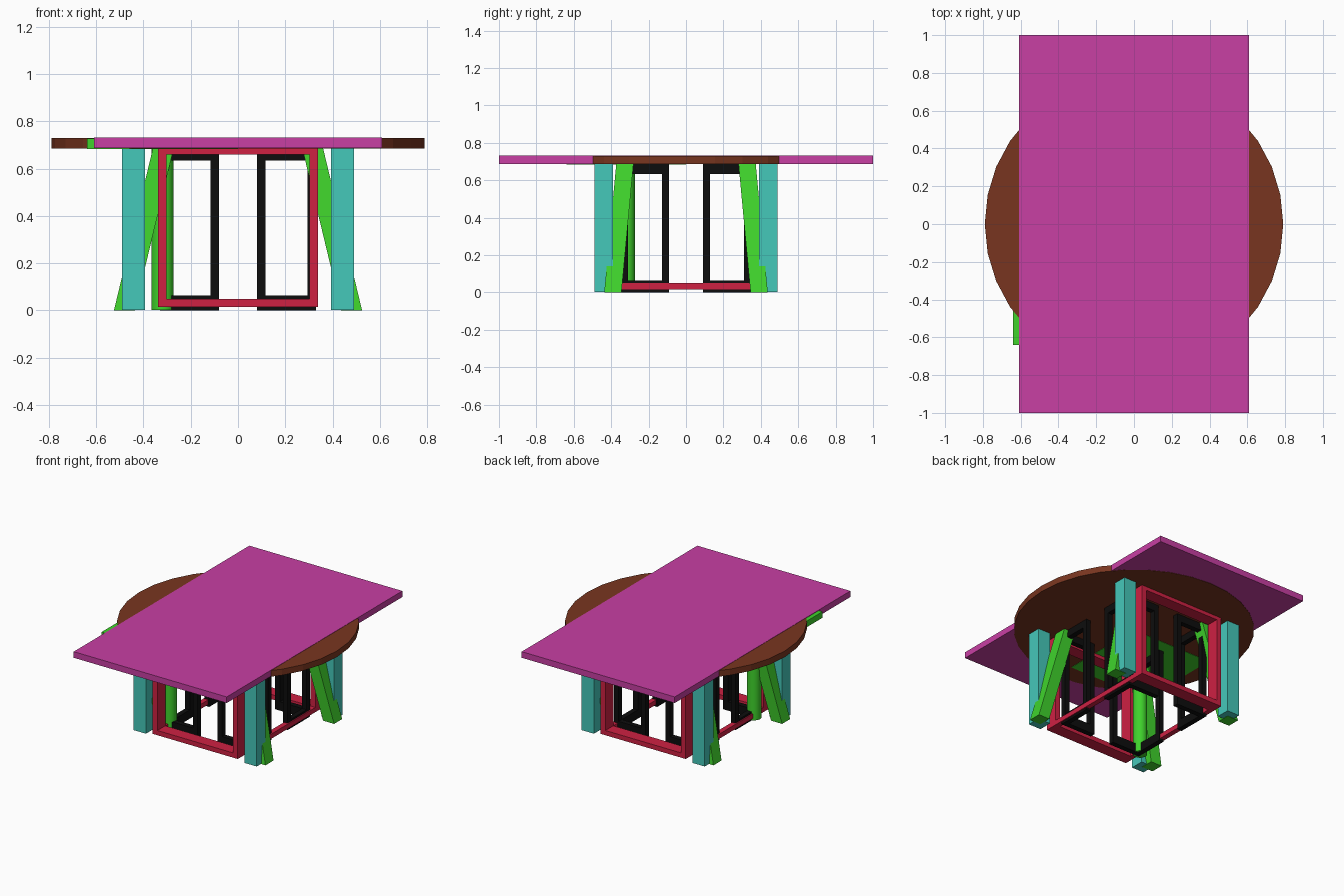
import bpy, bmesh
from mathutils import Vector

if "Cube" in bpy.data.objects:
    bpy.data.objects.remove(bpy.data.objects["Cube"])


def material(name, rgb):
    m = bpy.data.materials.new(name)
    m.diffuse_color = (*rgb, 1)
    m.use_nodes = True
    m.node_tree.nodes["Principled BSDF"].inputs["Base Color"].default_value = m.diffuse_color
    return m


MAGENTA = material("magenta", (0.58, 0.05, 0.37))
BROWN = material("brown", (0.19, 0.036, 0.014))
GREEN = material("green", (0.05, 0.65, 0.025))
TEAL = material("teal", (0.06, 0.58, 0.49))
RED = material("red", (0.62, 0.015, 0.055))
BLACK = material("black", (0.004, 0.004, 0.004))


def finish(name, bm, mat):
    bmesh.ops.recalc_face_normals(bm, faces=bm.faces)
    me = bpy.data.meshes.new(name)
    bm.to_mesh(me)
    bm.free()
    me.materials.append(mat)
    ob = bpy.data.objects.new(name, me)
    bpy.context.collection.objects.link(ob)
    return ob


def add_box(bm, lo, hi, lean=(0, 0)):
    """Box between two corners; lean shifts the top in x and y."""
    lo, hi = Vector(lo), Vector(hi)
    for v in bmesh.ops.create_cube(bm, size=1)["verts"]:
        top = v.co.z > 0
        v.co = (lo + hi) / 2 + v.co * (hi - lo)
        if top:
            v.co += Vector((*lean, 0))


def mirror(bm, axis):
    """Copy the geometry to the other side of the given axis."""
    geo = bmesh.ops.duplicate(bm, geom=bm.verts[:] + bm.edges[:] + bm.faces[:])["geom"]
    for v in geo:
        if isinstance(v, bmesh.types.BMVert):
            v.co[axis] *= -1


def add_cylinder(bm, x, y, r, z0, z1, sides):
    vs = bmesh.ops.create_cone(bm, cap_ends=True, segments=sides,
                               radius1=r, radius2=r, depth=z1 - z0)["verts"]
    bmesh.ops.translate(bm, verts=vs, vec=(x, y, (z0 + z1) / 2))


# rectangular table top
bm = bmesh.new()
add_box(bm, (-0.61, -1, 0.687), (0.61, 1, 0.731))
finish("rectangular_top", bm, MAGENTA)

# round table top
bm = bmesh.new()
add_cylinder(bm, 0, 0, 0.79, 0.685, 0.729, 32)
finish("round_top", bm, BROWN)

# small square top on a pedestal, set over one corner
bm = bmesh.new()
add_box(bm, (-0.64, -0.64, 0.683), (0, 0, 0.727))
finish("small_square_top", bm, GREEN)
bm = bmesh.new()
add_cylinder(bm, -0.32, -0.32, 0.047, 0.002, 0.685, 32)
pedestal = finish("pedestal", bm, GREEN)
bpy.context.view_layer.objects.active = pedestal
pedestal.select_set(True)
bpy.ops.object.shade_smooth_by_angle()

# straight square legs
bm = bmesh.new()
add_box(bm, (0.393, 0.39, 0.002), (0.491, 0.488, 0.686))
mirror(bm, 0)
mirror(bm, 1)
finish("straight_legs", bm, TEAL)

# splayed legs
bm = bmesh.new()
add_box(bm, (0.437, 0.345, 0), (0.525, 0.437, 0.686), (-0.165, -0.064))
mirror(bm, 0)
mirror(bm, 1)
finish("splayed_legs", bm, GREEN)

# two end frames joined by floor rails
bm = bmesh.new()
add_box(bm, (0.302, 0.397, 0.015), (0.339, 0.487, 0.686))
mirror(bm, 0)
add_box(bm, (-0.302, 0.397, 0.659), (0.302, 0.487, 0.686))
add_box(bm, (-0.302, 0.397, 0.015), (0.302, 0.487, 0.049))
mirror(bm, 1)
for x in (-0.339, 0.302):
    add_box(bm, (x, -0.397, 0.015), (x + 0.037, 0.397, 0.049))
finish("end_frames", bm, RED)

# open L-shaped corner frames
T, XO, YO, XI, YI = 0.037, 0.331, 0.347, 0.08, 0.092
bm = bmesh.new()
add_box(bm, (XO - T, YO - T, 0), (XO, YO, 0.685))
add_box(bm, (XI, YO - T, 0), (XI + T, YO, 0.685))
add_box(bm, (XO - T, YI, 0), (XO, YI + T, 0.685))
for z0, z1 in ((0, 0.063), (0.634, 0.685)):
    add_box(bm, (XI + T, YO - T, z0), (XO - T, YO, z1))
    add_box(bm, (XO - T, YI + T, z0), (XO, YO - T, z1))
mirror(bm, 0)
mirror(bm, 1)
finish("corner_frames", bm, BLACK)
